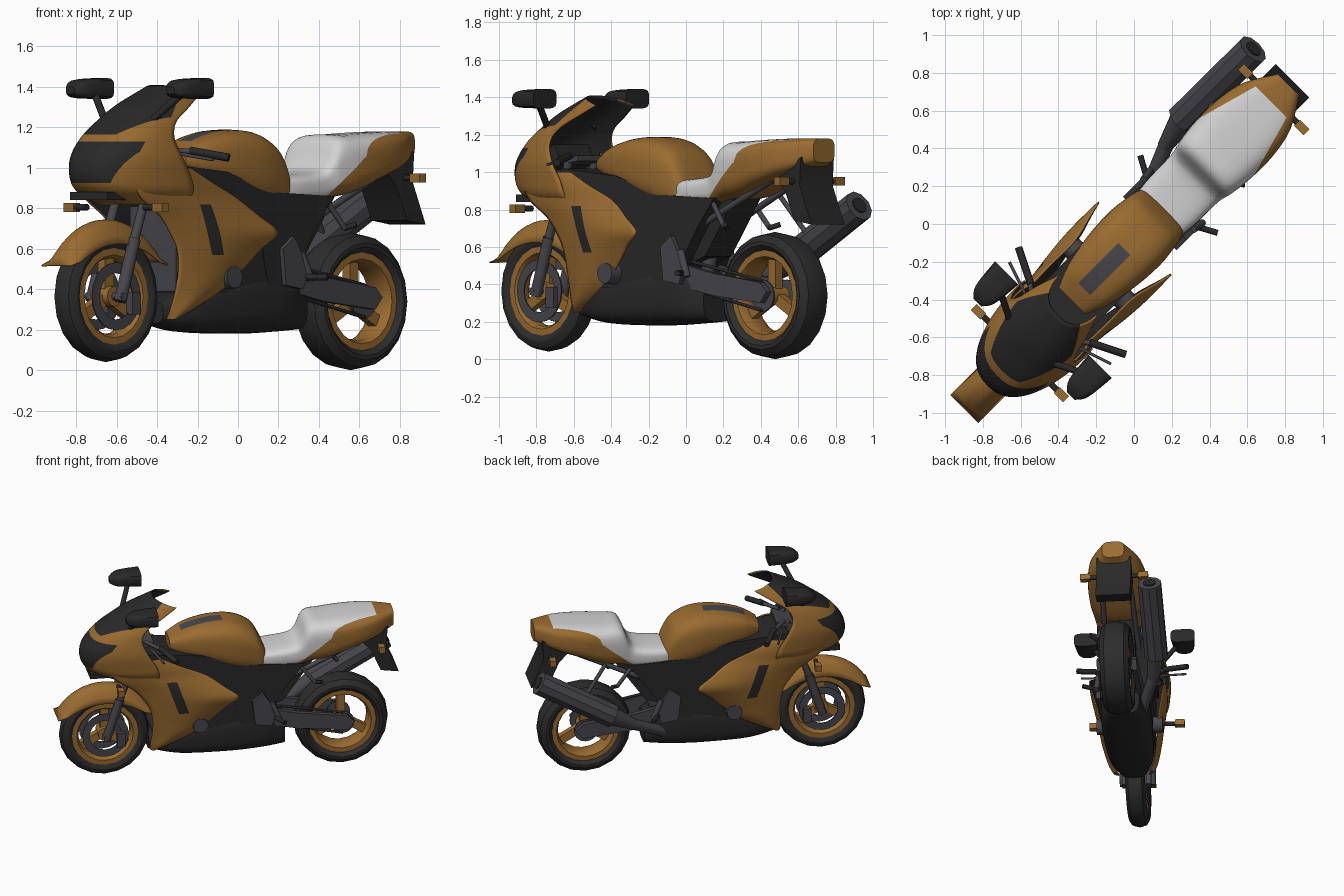
import bpy, bmesh, math
from mathutils import Vector, Matrix

if "Cube" in bpy.data.objects:
    bpy.data.objects.remove(bpy.data.objects["Cube"])


def material(name, r, g, b):
    m = bpy.data.materials.new(name)
    m.use_nodes = True
    m.diffuse_color = (r, g, b, 1)
    m.node_tree.nodes["Principled BSDF"].inputs["Base Color"].default_value = (r, g, b, 1)
    return m


ORANGE = material("burnt orange paint", .325, .15, .03)
BLACK = material("black plastic", .022, .022, .022)
RUBBER = material("tyre rubber", .026, .026, .026)
METAL = material("dark grey metal", .064, .062, .072)
WHITE = material("pale grey seat", .66, .66, .66)
parts = []


# ---- helpers: the bike is built facing -y, x is across, then the whole is turned
def finish(name, bm, mats, rule=None, cuts=(), thick=0, mirror=False, closed=True):
    """Cuts are (point, normal) planes that give the painted areas clean borders."""
    mats = mats if isinstance(mats, list) else [mats]
    if closed:
        bmesh.ops.recalc_face_normals(bm, faces=bm.faces)
    for co, no in cuts:
        bmesh.ops.bisect_plane(bm, geom=bm.verts[:] + bm.edges[:] + bm.faces[:],
                               dist=1e-5, plane_co=co, plane_no=no)
    if rule:
        for f in bm.faces:
            f.material_index = int(rule(f.calc_center_median()))
    mesh = bpy.data.meshes.new(name)
    bm.to_mesh(mesh)
    bm.free()
    for m in mats:
        mesh.materials.append(m)
    obj = bpy.data.objects.new(name, mesh)
    bpy.context.scene.collection.objects.link(obj)
    if thick:
        s = obj.modifiers.new("thickness", 'SOLIDIFY')
        s.thickness, s.offset, s.material_offset = thick, -1, len(mats) - 1
    if mirror:
        obj.modifiers.new("mirror", 'MIRROR')
    obj.rotation_euler.z = -math.pi / 4
    obj.location = (.04, -.04, 0)
    parts.append(obj)


def both(x, y, z, nx, ny, nz):
    return [((s * x, y, z), (s * nx, ny, nz)) for s in (1, -1)]


def grid(rows, wrap=False, loop=False):
    bm = bmesh.new()
    vs = [[bm.verts.new(p) for p in row] for row in rows]
    nr, nc = len(vs), len(vs[0])
    for i in range(nr if loop else nr - 1):
        for j in range(nc if wrap else nc - 1):
            a, b = vs[i], vs[(i + 1) % nr]
            k = (j + 1) % nc
            bm.faces.new((a[j], a[k], b[k], b[j]))
    if wrap and not loop:
        bm.faces.new(vs[0])
        bm.faces.new(vs[-1])
    return bm


def smooth(keys, n):
    """Spline through the key rows."""
    out = []
    for i in range(len(keys) - 1):
        a, b, c, d = (keys[min(max(i + o, 0), len(keys) - 1)] for o in (-1, 0, 1, 2))
        for k in range(n):
            t = k / n
            out.append([q + t * (r - p) / 2 + t * t * (p - 2.5 * q + 2 * r - s / 2)
                        + t ** 3 * (3 * q - p - 3 * r + s) / 2 for p, q, r, s in zip(a, b, c, d)])
    return out + [list(keys[-1])]


def loft(name, keys, mats, cx=0, e=.7, n=4, sides=32, **options):
    """Keys are (y, half width, bottom, top) of rounded cross-sections."""
    def power(v):
        return math.copysign(abs(v) ** e, v)
    rows = []
    for y, w, lo, hi in smooth(keys, n):
        angles = [math.tau * (k + .5) / sides for k in range(sides)]
        rows.append([(cx + w * power(math.cos(a)), y, (lo + hi) / 2 + (hi - lo) / 2 * power(math.sin(a)))
                     for a in angles])
    finish(name, grid(rows, wrap=True), mats, **options)


def lathe(name, y, z, profile, mat, n=20, mirror=False):
    rows = [[(w, y + r * math.cos(a), z + r * math.sin(a)) for w, r in profile]
            for a in (math.tau * k / n for k in range(n))]
    finish(name, grid(rows, wrap=True, loop=True), mat, mirror=mirror)


def rod(name, a, b, r, mat, mirror=False, r2=None, n=12):
    a, b = Vector(a), Vector(b)
    bm = bmesh.new()
    m = Matrix.Translation((a + b) / 2) @ (b - a).to_track_quat('Z', 'Y').to_matrix().to_4x4()
    bmesh.ops.create_cone(bm, cap_ends=True, segments=n, radius1=r,
                          radius2=r if r2 is None else r2, depth=(b - a).length, matrix=m)
    finish(name, bm, mat, mirror=mirror)


def box(name, center, size, mat, mirror=False, tilt=0):
    bm = bmesh.new()
    m = Matrix.Translation(center) @ Matrix.Rotation(tilt, 4, 'X') @ Matrix.Diagonal((*size, 1))
    bmesh.ops.create_cube(bm, size=1, matrix=m)
    finish(name, bm, mat, mirror=mirror)


def plate(name, outline, w0, w1, mat, mirror=False):
    """Side outline of (y, z) points, extruded across the bike."""
    finish(name, grid([[(w, y, z) for y, z in outline] for w in (w0, w1)], wrap=True), mat, mirror=mirror)


# ---- wheels
def wheel(tag, y, z, R, w, rim):
    half = [(.36 * w, rim), (.5 * w, rim + .03), (.5 * w, R - .05), (.34 * w, R - .014)]
    lathe(tag + "_tyre", y, z, half + [(0, R)] + [(-a, b) for a, b in reversed(half)], RUBBER)
    e = .38 * w
    lathe(tag + "_rim", y, z, [(e, rim + .008), (e, rim - .03), (e * .6, rim - .045),
                               (-e * .6, rim - .045), (-e, rim - .03), (-e, rim + .008)], ORANGE)
    rod(tag + "_hub", (-.06, y, z), (.06, y, z), .05, ORANGE)
    rod(tag + "_axle", (-.13, y, z), (.13, y, z), .02, METAL)
    for k in range(3):
        a = math.radians(90 + 120 * k)
        mid = (0, y + .12 * math.cos(a), z + .12 * math.sin(a))
        box(tag + "_spoke_%d" % k, mid, (.05, .2, .06), ORANGE, tilt=a)


FRONT, REAR = (-.98, .365), (.73, .34)
wheel("front", *FRONT, .325, .145, .235)
wheel("rear", *REAR, .34, .21, .24)
lathe("front_brake_disc", *FRONT, [(.066, .115), (.066, .168), (.074, .168), (.074, .115)], METAL, mirror=True)
lathe("rear_sprocket", *REAR, [(.085, .02), (.085, .085), (.095, .085), (.095, .02)], METAL, mirror=True)
box("front_caliper", (.085, -.87, .33), (.04, .06, .11), METAL, mirror=True)

# ---- front fender, an arch with falling sides
rows = []
for k in range(19):
    a = math.radians(156 - 132 * k / 18)
    radii = [(j / 6, .38 - .12 * math.sin(math.pi * k / 18) ** .5 * abs(j / 6) ** 2.5) for j in range(-6, 7)]
    rows.append([(.105 * t, FRONT[0] + r * math.cos(a), FRONT[1] + r * math.sin(a)) for t, r in radii])
finish("front_fender", grid(rows), ORANGE, thick=.008, closed=False)

# ---- fork and handlebars
rod("fork_lower", (.1, -.98, .34), (.1, -.88, .65), .032, METAL, True)
rod("fork_upper", (.1, -.88, .65), (.1, -.72, 1.08), .024, METAL, True)
plate("fork_clamp", [(-.82, .9), (-.82, .94), (-.66, .96), (-.66, .92)], -.12, .12, METAL)
plate("top_clamp", [(-.78, 1.04), (-.78, 1.07), (-.64, 1.09), (-.64, 1.06)], -.12, .12, METAL)
rod("handlebar", (.1, -.7, 1.09), (.24, -.6, 1.08), .014, METAL, True)
rod("grip", (.22, -.61, 1.085), (.4, -.52, 1.05), .02, BLACK, True)
rod("lever", (.2, -.67, 1.07), (.38, -.61, 1.04), .008, METAL, True)

# ---- upper cowl with screen and dark lens: (z, nose y, rear y, half width)
cowl = smooth([(.82, -.98, -.62, .2), (.88, -1.1, -.62, .25), (.95, -1.15, -.64, .26),
               (1.05, -1.14, -.7, .26), (1.15, -1.06, -.74, .24), (1.24, -.94, -.7, .215),
               (1.32, -.82, -.6, .19), (1.41, -.63, -.48, .15)], 6)
rows = []
for z, nose, back, w in cowl:
    rows.append([])
    for j in range(-20, 21):
        a = j / 20 * math.pi / 2
        bend = 1 - math.cos(a)
        rows[-1].append((w * math.copysign(abs(math.sin(a)) ** .8, a), nose + (back - nose) * bend,
                         z - .05 * bend * max(0, min(1, (z - 1.2) * 5))))


def cowl_colour(c):
    x = abs(c.x)
    screen = c.z > 1.165 + .9 * max(0, x - .11) and c.y < -.75 + 1.05 * (c.z - 1.23)
    lens = max(.925, 1.05 + 2 * (x - .2)) < c.z < 1.13 and x < .215
    return screen or lens


finish("upper_cowl", grid(rows), [ORANGE, BLACK, BLACK], cowl_colour,
       [((0, 0, z), (0, 0, 1)) for z in (.925, 1.13, 1.165)] + both(.215, 0, 0, 1, 0, 0)
       + both(.2, 0, 1.05, 2, 0, -1) + both(.11, 0, 1.165, .9, 0, -1)
       + [((0, -.75, 1.23), (0, 1, -1.05))], thick=.01, closed=False)
box("nose_duct", (0, -1.03, .86), (.26, .14, .04), BLACK)
box("instrument_panel", (0, -.83, 1.08), (.26, .1, .1), BLACK, tilt=.5)

# ---- side fairing: (z, front y, front x, rear y, rear x), with a slanted dark vent
side = smooth([(.25, -.67, .11, -.62, .12), (.3, -.67, .14, -.53, .16), (.4, -.66, .17, -.36, .2),
               (.5, -.66, .19, -.24, .22), (.6, -.68, .2, -.14, .25), (.68, -.73, .2, -.05, .275),
               (.76, -.8, .2, -.15, .25), (.85, -.93, .2, -.28, .22), (.93, -.96, .2, -.46, .22),
               (1.0, -.85, .2, -.6, .215)], 5)
rows = [[(x0 + (x1 - x0) * t + .03 * math.sin(math.pi * t), y0 + (y1 - y0) * t, z)
         for t in (j / 20 for j in range(21))] for z, y0, x0, y1, x1 in side]
finish("side_fairing", grid(rows), [ORANGE, BLACK],
       lambda c: .57 < c.z < .82 and abs(c.y + .53 + .35 * (c.z - .82)) < .037,
       [((0, 0, z), (0, 0, 1)) for z in (.57, .82)]
       + [((0, y, .82), (0, 1, .35)) for y in (-.567, -.493)],
       thick=.01, mirror=True, closed=False)

# ---- engine, frame and belly
loft("belly_pan", [(-.67, .09, .23, .34), (-.45, .16, .19, .42), (-.1, .18, .18, .5),
                   (.15, .17, .19, .5), (.31, .12, .2, .42)], BLACK, e=.6)
box("engine_block", (0, -.2, .58), (.34, .7, .4), BLACK)
box("radiator", (0, -.62, .6), (.32, .06, .42), METAL)
rod("engine_cover", (.12, -.32, .46), (.24, -.32, .46), .065, METAL, True, r2=.055, n=16)
plate("frame_cover", [(-.72, 1.02), (-.3, .98), (0, .88), (.44, .86), (.33, .72), (.22, .56),
                      (.16, .42), (-.02, .42), (-.08, .7), (-.35, .84), (-.7, .9)], -.175, .175, BLACK)
plate("battery_box", [(.15, .5), (.3, .55), (.55, .9), (.15, .9)], -.1, .1, BLACK)
plate("pivot_plate", [(.08, .42), (.06, .6), (.14, .66), (.24, .5), (.2, .4)], .17, .2, METAL, True)
rod("footpeg", (.18, .22, .46), (.29, .28, .46), .016, BLACK, True)
rod("peg_bracket", (.185, .2, .58), (.195, .26, .44), .02, METAL, True)

# ---- swingarm, chain and shock
plate("swingarm", [(.12, .4), (.12, .52), (.4, .46), (.76, .41), (.81, .36), (.76, .3), (.4, .34)],
      .108, .145, METAL, True)
rod("chain_upper", (.1, .1, .54), (.1, .73, .42), .009, BLACK)
rod("chain_lower", (.1, .1, .4), (.1, .73, .26), .009, BLACK)
rod("shock", (0, .22, .45), (0, .3, .85), .04, METAL)
rod("subframe_rail", (.12, .3, .72), (.1, .9, 1.0), .018, METAL, True)
rod("peg_hanger", (.15, .4, .85), (.17, .52, .7), .014, METAL, True)
rod("rear_peg", (.16, .52, .7), (.21, .56, .72), .014, BLACK, True)

# ---- tank with its pad
loft("fuel_tank", [(-.52, .1, 1.0, 1.08), (-.4, .15, .95, 1.145), (-.22, .185, .89, 1.185),
                   (-.05, .195, .83, 1.18), (.08, .18, .8, 1.12), (.14, .165, .8, 1.03),
                   (.17, .14, .82, .96)],
     [ORANGE, METAL], e=.62, n=5,
     rule=lambda c: abs(c.x) < .045 and -.43 < c.y < -.13 and c.z > 1.08,
     cuts=both(.045, 0, 0, 1, 0, 0) + [((0, y, 0), (0, 1, 0)) for y in (-.43, -.13)])


# ---- seat and tail in one body, painted below a rising line and round the end
def tail_colour(c):
    edge = min(.84 + .84 * (c.y - .37), 1.05 + .27 * (c.y - .62))
    return c.y > .37 and (c.z < edge or c.y > .97 or abs(c.x) > .22 - .28 * (c.y - .6))


loft("seat_and_tail", [(.08, .15, .82, .96), (.2, .17, .83, .965), (.36, .175, .83, .985),
                       (.42, .18, .835, 1.03), (.48, .195, .85, 1.15), (.6, .21, .87, 1.165),
                       (.77, .21, .93, 1.175), (.94, .175, .99, 1.18), (1.1, .08, 1.05, 1.18)],
     [WHITE, ORANGE], e=.55, rule=tail_colour,
     cuts=[((0, .37, .84), (0, -.84, 1)), ((0, .62, 1.05), (0, -.27, 1)), ((0, .97, 0), (0, 1, 0))]
     + both(.22, .6, 0, 1, .28, 0))
plate("tail_flap", [(.84, 1.0), (1.05, 1.08), (1.04, .93), (1.13, .72), (1.0, .74), (.93, .9)],
      -.125, .125, BLACK)

# ---- exhaust on the right
rod("muffler", (-.268, .57, .52), (-.265, 1.1, .82), .087, METAL, n=10)
rod("muffler_mouth", (-.265, 1.09, .815), (-.265, 1.107, .825), .045, BLACK)
rod("muffler_neck", (-.23, .4, .42), (-.268, .58, .525), .04, METAL, r2=.07)
rod("exhaust_pipe", (-.1, .1, .27), (-.23, .41, .425), .04, METAL)
rod("muffler_bracket", (-.16, .6, .88), (-.22, .76, .66), .014, METAL)

# ---- mirrors and indicators
loft("mirror", [(-.88, .03, 1.365, 1.4), (-.82, .07, 1.345, 1.435), (-.66, .088, 1.34, 1.445)],
     BLACK, cx=.35, e=.5, sides=16, mirror=True)
rod("mirror_stem", (.17, -.82, 1.24), (.31, -.75, 1.37), .018, BLACK, True)
for tag, x, y, z, root in (("front", .31, -.91, .805, .2), ("rear", .21, .99, .95, .08)):
    box(tag + "_indicator", (x, y, z), (.07, .045, .045), ORANGE, True)
    rod(tag + "_indicator_stem", (root, y, z), (x - .03, y, z), .016, BLACK, True)

# ---- shading
bpy.ops.object.select_all(action='DESELECT')
for obj in parts:
    obj.select_set(True)
bpy.context.view_layer.objects.active = parts[0]
bpy.ops.object.shade_smooth_by_angle(angle=math.radians(35))
